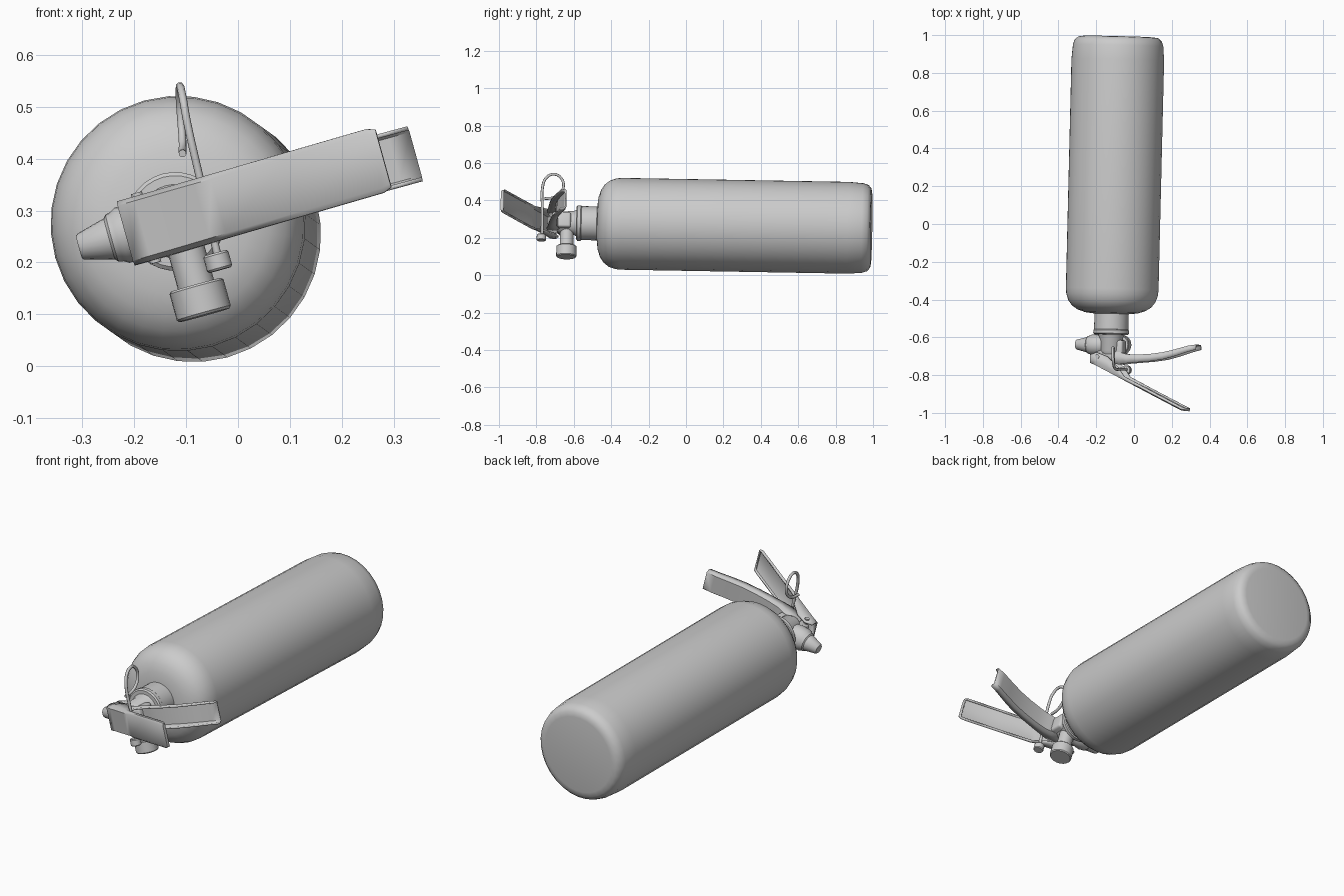
import bpy, bmesh, math
from mathutils import Matrix, Vector

if "Cube" in bpy.data.objects:
    bpy.data.objects.remove(bpy.data.objects["Cube"])

# Tilted frame of the lying extinguisher: u = handle direction, v = side, w = along the tank to the valve
W = Vector((-0.0243, -1, 0.0175)).normalized()
a = math.radians(15.5)
U = Vector((math.cos(a), 0, math.sin(a)))
U = (U - W * U.dot(W)).normalized()
V = W.cross(U)
FRAME = Matrix.Translation((-0.107, 0, 0.269)) @ Matrix((U, V, W)).transposed().to_4x4()


def finish(name, bm, angle=35):
    bmesh.ops.recalc_face_normals(bm, faces=bm.faces)
    me = bpy.data.meshes.new(name)
    bm.to_mesh(me)
    bm.free()
    ob = bpy.data.objects.new(name, me)
    bpy.context.collection.objects.link(ob)
    ob.matrix_world = FRAME
    bpy.ops.object.select_all(action='DESELECT')
    ob.select_set(True)
    bpy.context.view_layer.objects.active = ob
    bpy.ops.object.shade_smooth_by_angle(angle=math.radians(angle))
    return ob


def lathe(name, profile, axis=(0, 0, 1), at=(0, 0, 0), seg=32):
    """Closed turned part; profile is (radius, distance along axis)."""
    bm = bmesh.new()
    m = Matrix.Translation(at) @ Vector(axis).to_track_quat('Z', 'Y').to_matrix().to_4x4()
    rings = []
    for r, h in profile:
        rings.append([bm.verts.new(m @ Vector((r * math.cos(t), r * math.sin(t), h)))
                      for t in (2 * math.pi * i / seg for i in range(seg))])
    for p, q in zip(rings, rings[1:]):
        for i in range(seg):
            j = (i + 1) % seg
            bm.faces.new((p[i], p[j], q[j], q[i]))
    bm.faces.new(rings[0])
    bm.faces.new(rings[-1])
    return finish(name, bm)


def channel(name, rows, end_lip=False):
    """Bent sheet with side flanges; rows are (u, w, half width, flange depth)."""
    bm = bmesh.new()
    strips = []
    for u, w, h, f in rows:
        section = ((-h, f), (-h, f * 0.3), (-h * 0.88, 0), (h * 0.88, 0), (h, f * 0.3), (h, f))
        strips.append([bm.verts.new((u, v, w + d)) for v, d in section])
    for p, q in zip(strips, strips[1:]):
        for i in range(5):
            bm.faces.new((p[i], p[i + 1], q[i + 1], q[i]))
    if end_lip:
        bm.faces.new(strips[-1])
    ob = finish(name, bm, 50)
    mod = ob.modifiers.new("sheet", 'SOLIDIFY')
    mod.thickness = 0.008
    mod.offset = 0
    return ob


def block(name, lo, hi, bevel):
    bm = bmesh.new()
    bmesh.ops.create_cube(bm, size=1)
    for v in bm.verts:
        v.co = [l + (c + 0.5) * (h - l) for c, l, h in zip(v.co, lo, hi)]
    bmesh.ops.bevel(bm, geom=bm.edges[:], offset=bevel, segments=3, profile=0.5, affect='EDGES')
    return finish(name, bm)


# Tank with rounded base and shoulder
lathe("tank", [(0.19, -0.992), (0.213, -0.988), (0.231, -0.973), (0.24, -0.945), (0.246, -0.87),
               (0.246, -0.2), (0.246, 0.345), (0.243, 0.375), (0.231, 0.41), (0.21, 0.437),
               (0.18, 0.457), (0.14, 0.47), (0.09, 0.476)])

# Neck and collar ring
lathe("neck", [(0.091, 0.46), (0.091, 0.558), (0.087, 0.56)])
lathe("neck_ring", [(0.09, 0.558), (0.095, 0.563), (0.095, 0.58), (0.088, 0.586)])

# Valve body
lathe("valve_base", [(0.074, 0.58), (0.064, 0.60), (0.06, 0.67), (0.05, 0.69)])
block("valve_block", (-0.075, -0.042, 0.615), (0.075, 0.042, 0.715), 0.012)

# Discharge nozzle
lathe("nozzle", [(0.05, 0.04), (0.055, 0.06), (0.055, 0.105), (0.049, 0.115), (0.047, 0.125),
                 (0.041, 0.13), (0.026, 0.187), (0.022, 0.191)],
      axis=(-1, 0, 0), at=(0, 0, 0.642), seg=20)

# Pressure gauge on a short stem
lathe("gauge_stem", [(0.036, 0.02), (0.036, 0.135)], axis=(0, -1, 0), at=(0.007, 0, 0.636), seg=20)
lathe("gauge", [(0.05, 0.13), (0.054, 0.134), (0.054, 0.186), (0.05, 0.191)],
      axis=(0, -1, 0), at=(0.007, 0, 0.636), seg=24)

# Squeeze lever, deep sided near its pivot
channel("squeeze_lever", [(-0.095, 0.735, 0.06, -0.04), (-0.06, 0.75, 0.06, -0.068),
                          (0.0, 0.779, 0.06, -0.075), (0.06, 0.808, 0.06, -0.05),
                          (0.095, 0.825, 0.06, -0.018), (0.25, 0.9, 0.06, -0.017),
                          (0.41, 0.977, 0.06, -0.017), (0.424, 0.98, 0.055, -0.014)], True)

# Carry handle, curving towards the tank
channel("carry_handle", [(-0.03, 0.68, 0.046, 0.05), (0.06, 0.682, 0.047, 0.062),
                         (0.10, 0.692, 0.05, 0.045), (0.16, 0.693, 0.051, 0.038),
                         (0.23, 0.688, 0.051, 0.036), (0.30, 0.678, 0.051, 0.035),
                         (0.37, 0.66, 0.051, 0.033), (0.44, 0.64, 0.051, 0.029),
                         (0.482, 0.634, 0.051, 0.023)])

# Pivot rivet
lathe("pivot_rivet", [(0.011, -0.07), (0.011, 0.07)], axis=(0, 1, 0), at=(-0.055, 0, 0.705), seg=12)

# Safety pin head and looped wire
lathe("pin_head", [(0.022, 0.084), (0.025, 0.088), (0.025, 0.114), (0.022, 0.118)],
      axis=(0, -1, 0), at=(0.062, 0, 0.77), seg=16)
curve = bpy.data.curves.new("safety_pin_wire", 'CURVE')
curve.dimensions = '3D'
curve.bevel_depth = 0.0075
curve.bevel_resolution = 2
curve.use_fill_caps = True
curve.resolution_u = 4
points = [(-0.034, -0.77, 0.19), (-0.073, -0.768, 0.36), (-0.098, -0.767, 0.47),
          (-0.107, -0.748, 0.52), (-0.112, -0.708, 0.54), (-0.113, -0.668, 0.52),
          (-0.110, -0.655, 0.475), (-0.107, -0.675, 0.435), (-0.107, -0.71, 0.415),
          (-0.107, -0.757, 0.41)]
spline = curve.splines.new('BEZIER')
spline.bezier_points.add(len(points) - 1)
for bp, co in zip(spline.bezier_points, points):
    bp.co = co
    bp.handle_left_type = bp.handle_right_type = 'AUTO'
bpy.context.collection.objects.link(bpy.data.objects.new("safety_pin_wire", curve))
